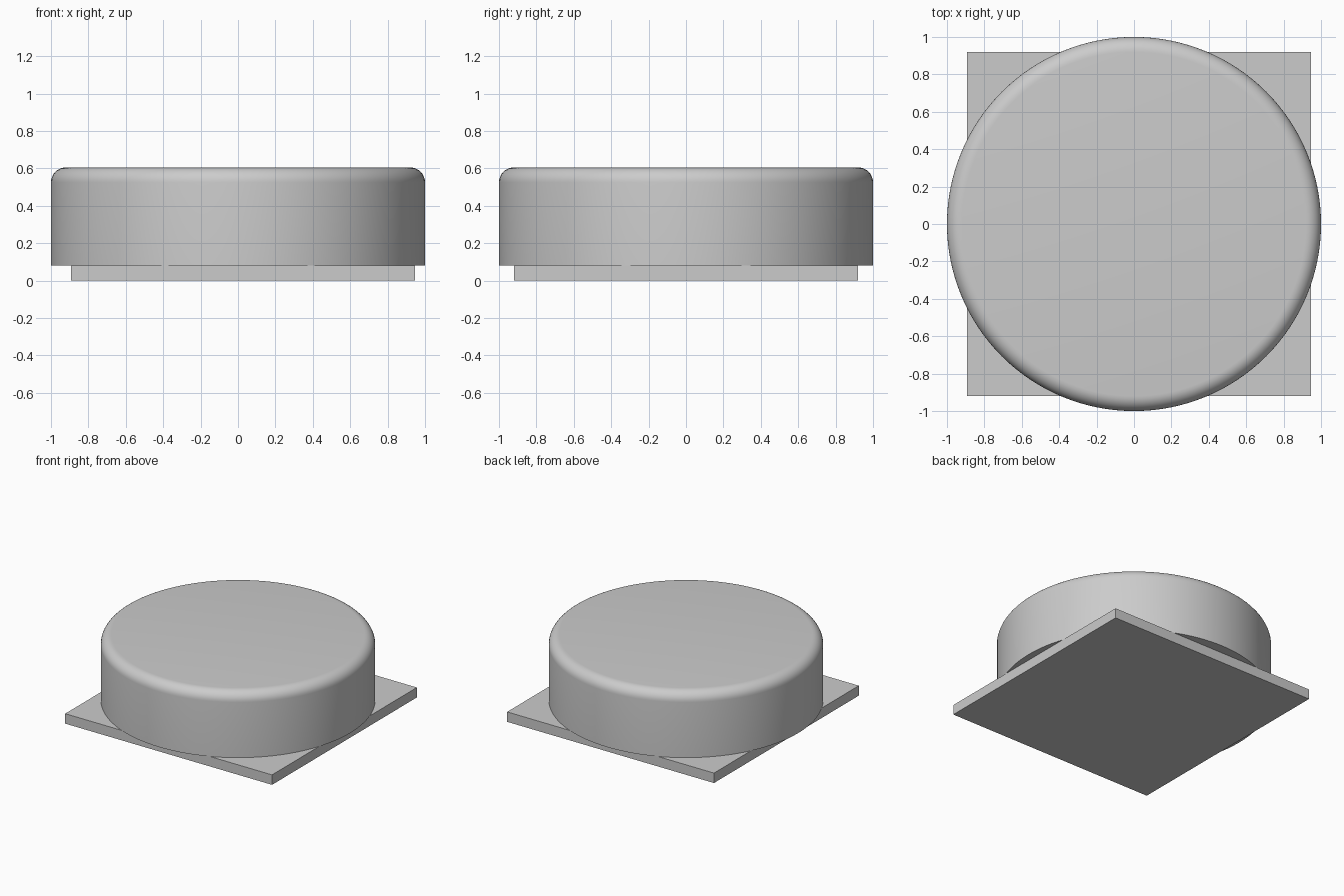
import bpy
import bmesh
import math

cube = bpy.data.objects.get("Cube")
if cube:
    bpy.data.objects.remove(cube, do_unlink=True)

# One plain grey for the whole model
grey = bpy.data.materials.new("plain_grey")
grey.use_nodes = True
colour = (0.6, 0.6, 0.6, 1)
grey.diffuse_color = colour
grey.node_tree.nodes["Principled BSDF"].inputs["Base Color"].default_value = colour


def add_part(name, bm):
    mesh = bpy.data.meshes.new(name)
    bm.to_mesh(mesh)
    bm.free()
    mesh.materials.append(grey)
    part = bpy.data.objects.new(name, mesh)
    bpy.context.collection.objects.link(part)
    return part


# Square base plate, slightly off centre under the drum
base_height = 0.08
bm = bmesh.new()
bmesh.ops.create_cube(bm, size=1)
bmesh.ops.scale(bm, vec=(1.84, 1.84, base_height), verts=bm.verts)
bmesh.ops.translate(bm, vec=(0.027, 0, base_height / 2), verts=bm.verts)
add_part("base_plate", bm)

# Round drum with a rounded top rim
drum_height = 0.525
bm = bmesh.new()
bmesh.ops.create_cone(bm, cap_ends=True, segments=128, radius1=1, radius2=1, depth=drum_height)
bmesh.ops.translate(bm, vec=(0, 0, base_height + drum_height / 2), verts=bm.verts)
middle = base_height + drum_height / 2
rim = [e for e in bm.edges if all(v.co.z > middle for v in e.verts)]
bmesh.ops.bevel(bm, geom=rim, offset=0.08, segments=8, profile=0.5, affect='EDGES')
drum = add_part("drum", bm)

bpy.ops.object.select_all(action='DESELECT')
drum.select_set(True)
bpy.context.view_layer.objects.active = drum
bpy.ops.object.shade_smooth_by_angle(angle=math.radians(30))
